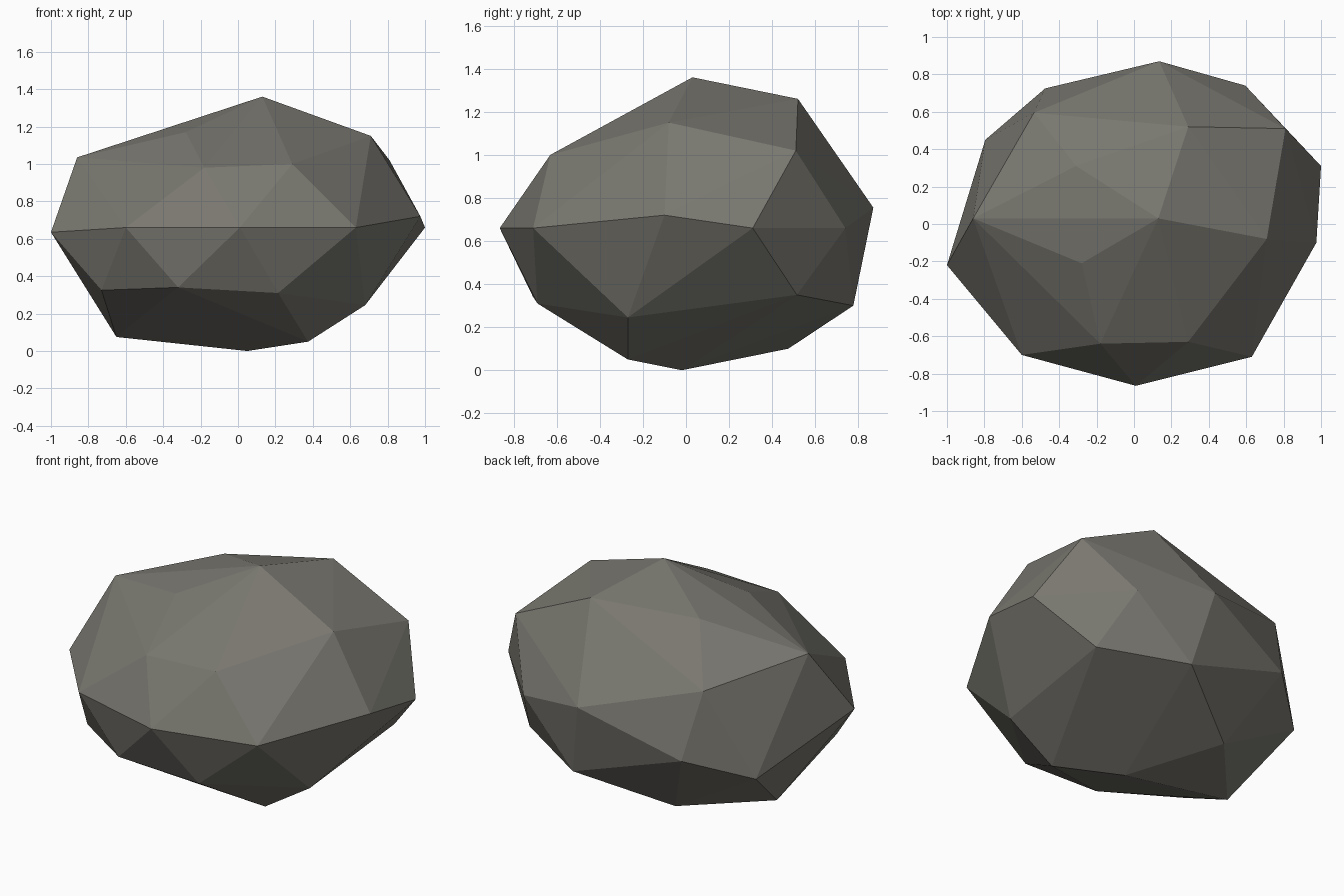
import bpy
import bmesh

# Corner points of the boulder, grouped by level
BASE = [(0.05, -0.02, 0.0), (0.375, -0.27, 0.05), (-0.65, 0.04, 0.075), (-0.26, 0.475, 0.10)]
LOWER = [(0.68, -0.27, 0.245), (0.215, -0.69, 0.31), (-0.32, -0.71, 0.34), (-0.73, -0.43, 0.325),
         (0.23, 0.777, 0.30), (0.71, 0.515, 0.35), (-0.795, 0.45, 0.40)]
MIDDLE = [(-1.0, -0.22, 0.635), (-0.60, -0.70, 0.66), (0.01, -0.865, 0.66), (0.63, -0.71, 0.66),
          (0.975, -0.10, 0.72), (1.0, 0.31, 0.66), (0.595, 0.74, 0.66), (0.135, 0.87, 0.755),
          (-0.475, 0.725, 0.53)]
UPPER = [(-0.18, -0.64, 0.98), (0.29, -0.63, 1.0), (-0.86, 0.03, 1.035), (0.81, 0.51, 1.02),
         (-0.535, 0.595, 0.93)]
CROWN = [(0.71, -0.08, 1.15), (-0.28, -0.21, 1.17), (-0.31, 0.31, 1.21), (0.29, 0.52, 1.26),
         (0.13, 0.03, 1.36)]

# Stone colour
stone = bpy.data.materials.new("warm_grey_stone")
stone.diffuse_color = (0.19, 0.185, 0.16, 1.0)

# Boulder: faceted skin stretched around the corners
bm = bmesh.new()
for point in BASE + LOWER + MIDDLE + UPPER + CROWN:
    bm.verts.new(point)
bmesh.ops.convex_hull(bm, input=bm.verts[:])
bmesh.ops.recalc_face_normals(bm, faces=bm.faces[:])
for face in bm.faces:
    face.smooth = False

mesh = bpy.data.meshes.new("boulder")
bm.to_mesh(mesh)
bm.free()
mesh.materials.append(stone)
boulder = bpy.data.objects.new("boulder", mesh)
bpy.context.collection.objects.link(boulder)
